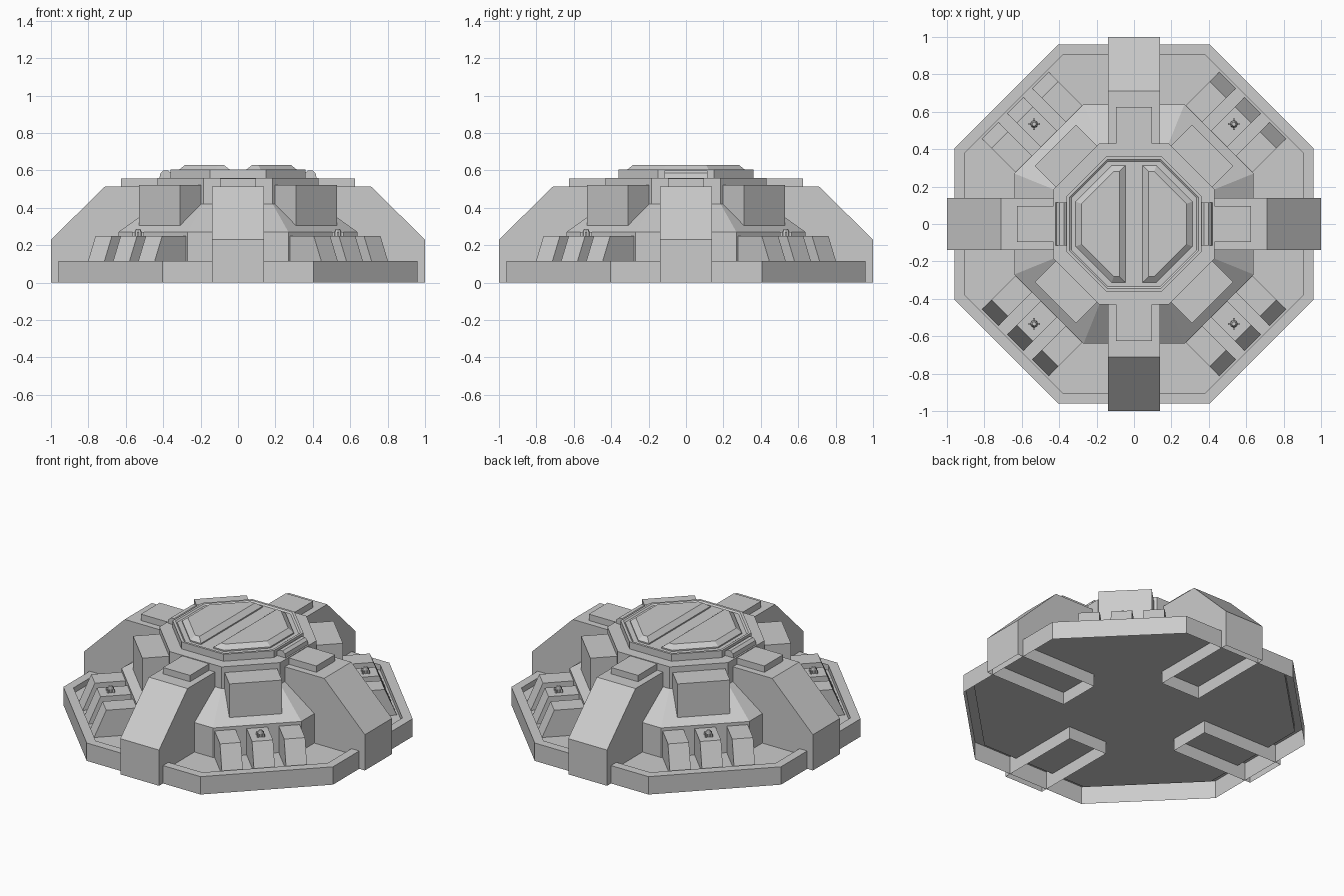
import bpy, bmesh
from math import pi, sqrt
from mathutils import Matrix, Vector

if "Cube" in bpy.data.objects:
    bpy.data.objects.remove(bpy.data.objects["Cube"])


def finish(bm, name, rot=0.0):
    bmesh.ops.recalc_face_normals(bm, faces=bm.faces)
    bm.transform(Matrix.Rotation(rot, 4, 'Z'))
    mesh = bpy.data.meshes.new(name)
    bm.to_mesh(mesh)
    bm.free()
    obj = bpy.data.objects.new(name, mesh)
    bpy.context.collection.objects.link(obj)
    return obj


def octagon(a, b):
    """Octagon outline: flats at distance a, flat half length b."""
    return [(b, -a), (a, -b), (a, b), (b, a), (-b, a), (-a, b), (-a, -b), (-b, -a)]


def loft(name, rings, cap_bottom=True, cap_top=True):
    """Skin a stack of (outline, z) rings."""
    bm = bmesh.new()
    loops = [[bm.verts.new((x, y, z)) for x, y in pts] for pts, z in rings]
    for lo, hi in zip(loops, loops[1:]):
        n = len(lo)
        for i in range(n):
            j = (i + 1) % n
            bm.faces.new((lo[i], lo[j], hi[j], hi[i]))
    if cap_bottom:
        bm.faces.new(loops[0][::-1])
    if cap_top:
        bm.faces.new(loops[-1])
    return finish(bm, name)


def extrude_profile(name, profile, y0, y1, rot=0.0, open_edge=None):
    """Extrude an (x, z) profile from y0 to y1, optionally leaving one side open."""
    bm = bmesh.new()
    a = [bm.verts.new((x, y0, z)) for x, z in profile]
    b = [bm.verts.new((x, y1, z)) for x, z in profile]
    bm.faces.new(a)
    bm.faces.new(b[::-1])
    n = len(profile)
    for i in range(n):
        if i != open_edge:
            j = (i + 1) % n
            bm.faces.new((a[i], a[j], b[j], b[i]))
    return finish(bm, name, rot)


def rect(x0, x1, z0, z1):
    return [(x0, z0), (x1, z0), (x1, z1), (x0, z1)]


FLOOR = 0.08

# Base tray: outer wall, rim, inner step and raised floor, hollow underneath
loft("base_tray", [(octagon(0.96, 0.405), 0), (octagon(0.96, 0.405), 0.115),
                   (octagon(0.905, 0.38), 0.115), (octagon(0.905, 0.38), FLOOR)],
     cap_bottom=False)

# Main body: straight wall, sloped roof, neck
loft("main_body", [(octagon(0.64, 0.27), FLOOR), (octagon(0.64, 0.27), 0.27),
                   (octagon(0.43, 0.185), 0.42), (octagon(0.43, 0.185), 0.56)],
     cap_bottom=False)

# Hatch ring with shallow recessed top
loft("hatch_ring", [(octagon(0.36, 0.15), 0.56), (octagon(0.36, 0.15), 0.605),
                    (octagon(0.345, 0.143), 0.605), (octagon(0.335, 0.139), 0.597)],
     cap_bottom=False)

# Two bevelled hatch doors
for s, side in ((-1, "left"), (1, "right")):
    def door(x_in, a, b):
        return [(s * x, y) for x, y in
                ((x_in, -a), (b, -a), (a, -b), (a, b), (b, a), (x_in, a))]
    loft("hatch_door_" + side, [(door(0.045, 0.313, 0.12), 0.597),
                                (door(0.045, 0.313, 0.12), 0.605),
                                (door(0.077, 0.282, 0.108), 0.63)])
    # Hinge bar beside the hatch
    extrude_profile("hinge_" + side,
                    [(0.355, 0.56), (0.42, 0.56), (0.415, 0.585), (0.398, 0.6), (0.375, 0.6), (0.355, 0.585)],
                    -0.115, 0.115, 0 if s > 0 else pi)

for k in range(4):
    # Sloped support arm (open below) with a raised top plate
    rot = k * pi / 2
    extrude_profile(f"support_arm_{k}", [(0.42, 0), (1.0, 0), (1.0, 0.23), (0.71, 0.515), (0.42, 0.515)],
                    -0.138, 0.138, rot, open_edge=0)
    extrude_profile(f"arm_plate_{k}", rect(0.42, 0.625, 0.51, 0.556), -0.096, 0.096, rot)

    # Diagonal pod
    diag = rot + pi / 4
    extrude_profile(f"pod_{k}", rect(0.40, 0.594, 0.305, 0.522), -0.156, 0.156, diag)

    # Three wedge buttresses
    for i in (-1, 0, 1):
        extrude_profile(f"buttress_{k}_{i + 1}",
                        [(0.63, FLOOR), (0.897, FLOOR), (0.825, 0.25), (0.63, 0.25)],
                        i * 0.19 - 0.062, i * 0.19 + 0.062, diag)

    # Small knob on the middle buttress
    bm = bmesh.new()
    for r1, r2, z0, z1 in ((0.02, 0.02, 0.25, 0.27), (0.02, 0.011, 0.27, 0.287)):
        bmesh.ops.create_cone(bm, cap_ends=True, segments=8, radius1=r1, radius2=r2, depth=z1 - z0,
                              matrix=Matrix.Translation((0.755, 0, (z0 + z1) / 2)))
    for q in range(4):
        m = (Matrix.Translation((0.755, 0, 0.26)) @ Matrix.Rotation(q * pi / 2 + pi / 4, 4, 'Z')
             @ Matrix.Translation((0.02, 0, 0)) @ Matrix.Diagonal((0.02, 0.01, 0.02, 1)))
        bmesh.ops.create_cube(bm, size=1, matrix=m)
    finish(bm, f"knob_{k}", diag)
